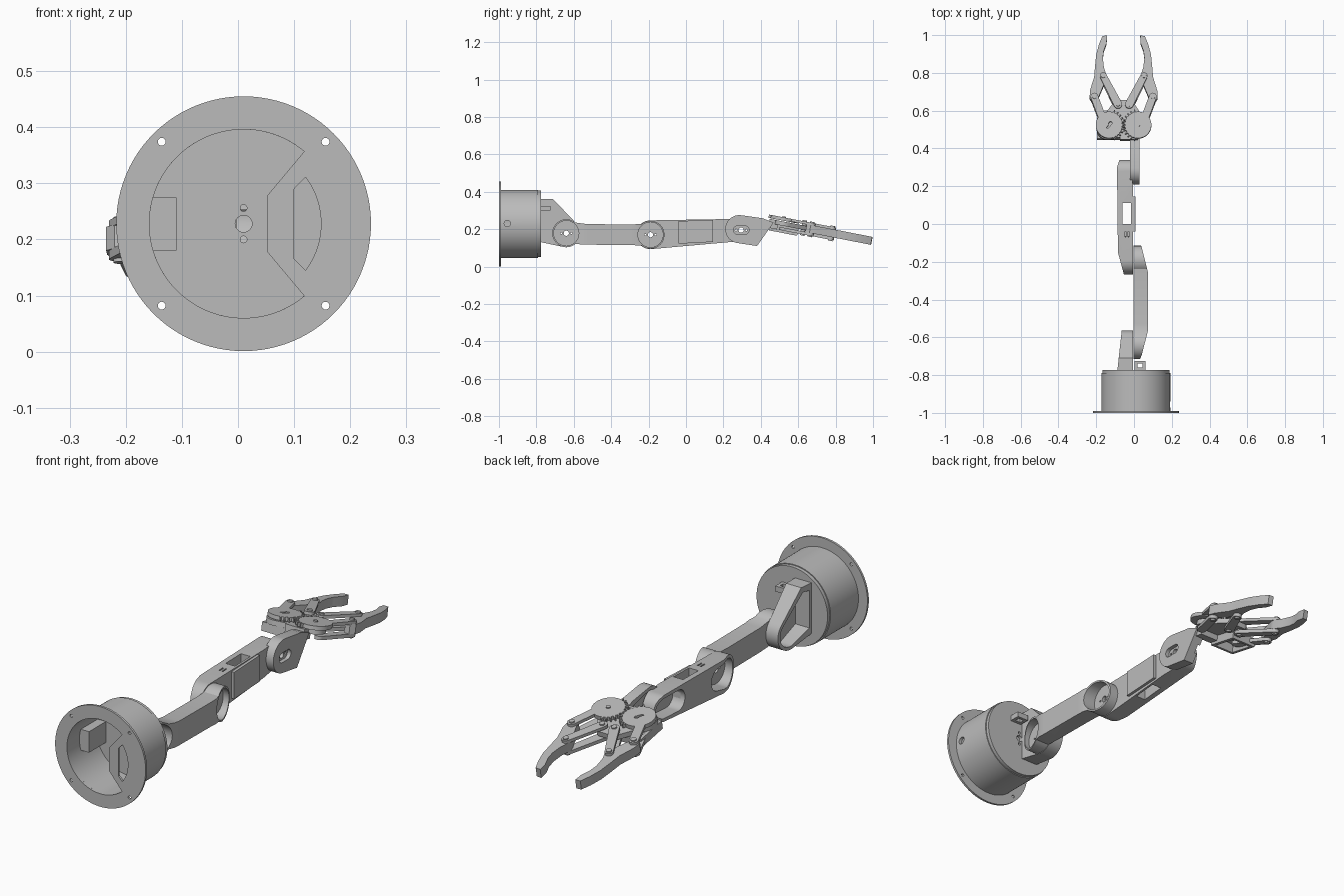
import bpy, bmesh
from math import sin, cos, radians, pi
from mathutils import Matrix, Vector
from mathutils.geometry import convex_hull_2d

if "Cube" in bpy.data.objects:
    bpy.data.objects.remove(bpy.data.objects["Cube"])

GREY = (0.5, 0.5, 0.5, 1)
mat = bpy.data.materials.new("plain grey")
mat.use_nodes = True
mat.diffuse_color = GREY
mat.node_tree.nodes["Principled BSDF"].inputs["Base Color"].default_value = GREY

# How a 2D outline plus a depth maps to 3D for each extrusion axis
PLACE = {"X": lambda u, v, t: (t, u, v),
         "Y": lambda u, v, t: (u, t, v),
         "Z": lambda u, v, t: (u, v, t)}


def arc(u, v, r, a=0, b=360, n=40):
    steps = n if b - a == 360 else n + 1
    return [(u + r * cos(radians(a + (b - a) * i / n)),
             v + r * sin(radians(a + (b - a) * i / n))) for i in range(steps)]


def rect(u1, u2, v1, v2):
    return [(u1, v1), (u2, v1), (u2, v2), (u1, v2)]


def hull(*shapes):
    """Convex outline round circles (u, v, r) and points (u, v)."""
    pts = []
    for s in shapes:
        pts += arc(*s) if len(s) == 3 else [s]
    return [pts[i] for i in convex_hull_2d([Vector(p) for p in pts])]


def prism(name, pts, axis, a, b):
    bm = bmesh.new()
    low = [bm.verts.new(PLACE[axis](u, v, a)) for u, v in pts]
    high = [bm.verts.new(PLACE[axis](u, v, b)) for u, v in pts]
    bm.faces.new(low)
    bm.faces.new(high)
    for i in range(len(pts)):
        j = (i + 1) % len(pts)
        bm.faces.new((low[i], low[j], high[j], high[i]))
    bmesh.ops.recalc_face_normals(bm, faces=bm.faces)
    me = bpy.data.meshes.new(name)
    bm.to_mesh(me)
    bm.free()
    me.materials.append(mat)
    ob = bpy.data.objects.new(name, me)
    bpy.context.collection.objects.link(ob)
    return ob


def carve(ob, pts, axis, a, b, op="DIFFERENCE"):
    """Boolean an outline with an object and drop the cutter."""
    cutter = prism("cutter", pts, axis, a, b)
    cutter.hide_render = True
    mod = ob.modifiers.new("carve", "BOOLEAN")
    mod.operation, mod.solver, mod.object = op, "EXACT", cutter
    graph = bpy.context.evaluated_depsgraph_get()
    mesh = bpy.data.meshes.new_from_object(ob.evaluated_get(graph))
    ob.modifiers.clear()
    ob.data = mesh
    bpy.data.objects.remove(cutter)


# Base: mounting flange, drum and lid
CX, CZ = 0.01, 0.228
flange = prism("base_flange", arc(CX, CZ, 0.227, n=96), "Y", -1, -0.99)
carve(flange, arc(CX, CZ, 0.168, 50, 310, 72) + [(0.052, 0.178), (0.052, 0.278)], "Y", -1.1, -0.9)
carve(flange, arc(CX, CZ, 0.138, -37, 37, 24) + [(0.1, 0.29), (0.1, 0.165)], "Y", -1.1, -0.9)
for sx in (-1, 1):
    for sz in (-1, 1):
        carve(flange, arc(CX + sx * 0.146, CZ + sz * 0.146, 0.007, n=16), "Y", -1.1, -0.9)

drum = prism("base_drum", arc(CX, CZ, 0.182, n=96), "Y", -0.99, -0.79)
carve(drum, arc(CX, CZ, 0.168, n=96), "Y", -1.1, -0.7)
carve(drum, arc(-0.955, 0.23, 0.017, n=24), "X", 0.1, 0.3)

lid = prism("base_lid", arc(CX, CZ, 0.178, n=96), "Y", -0.79, -0.774)
for dz, r in ((0, 0.015), (0.028, 0.006), (-0.028, 0.006)):
    carve(lid, arc(CX, CZ + dz, r, n=24), "Y", -0.9, -0.7)
prism("connector_box", rect(-0.16, -0.11, 0.18, 0.275), "Y", -0.91, -0.79)
clip = prism("cable_clip", rect(0.003, 0.06, -0.774, -0.725), "Z", 0.3, 0.325)
carve(clip, rect(0.018, 0.045, -0.76, -0.738), "Z", 0.2, 0.4)


def axle_hole(ob, y, z):
    """Horn slot: a centre bore with a screw hole on each side."""
    carve(ob, arc(y, z, 0.014, n=20), "X", -0.3, 0.3)
    for s in (-1, 1):
        carve(ob, arc(y + s * 0.027, z, 0.005, n=12), "X", -0.3, 0.3)


SHOULDER, ELBOW, WRIST = (-0.64, 0.178), (-0.19, 0.17), (0.295, 0.195)

# Shoulder bracket: hollow loop rising from the lid
bracket = prism("shoulder_bracket",
                hull((-0.774, 0.36), (-0.71, 0.36), (*SHOULDER, 0.075), (-0.774, 0.13)),
                "X", -0.088, -0.005)
carve(bracket, hull((-0.76, 0.33), (-0.72, 0.335), (*SHOULDER, 0.06), (-0.76, 0.16)),
      "X", -0.2, -0.016)
axle_hole(bracket, *SHOULDER)
for v in bracket.data.vertices:
    if v.co.x < -0.05:
        v.co.x += (v.co.y + 0.774) * 0.11

# Upper arm: waisted body with a dished joint at each end
upper = prism("upper_arm",
              arc(*SHOULDER, 0.075, 50, 310) + [(-0.53, 0.117), (-0.3, 0.115)]
              + arc(*ELBOW, 0.075, 230, 490) + [(-0.3, 0.225), (-0.53, 0.227)],
              "X", -0.003, 0.075)
carve(upper, [(-0.01, -0.75), (0.03, -0.72), (0.042, -0.69), (0.075, -0.56),
              (0.075, -0.26), (0.04, -0.12), (0.03, -0.1), (-0.01, -0.1)],
      "Z", 0, 0.4, "INTERSECT")
for joint in (SHOULDER, ELBOW):
    carve(upper, arc(*joint, 0.067), "X", 0.012, 0.2)
    axle_hole(upper, *joint)

# Forearm: two open joint pockets and a servo window between them
fore = prism("forearm", hull((*ELBOW, 0.077), (0.28, 0.195, 0.06)), "X", -0.09, -0.005)
carve(fore, [(-0.05, -0.28), (-0.005, -0.28), (-0.005, 0.2), (-0.02, 0.345),
             (-0.075, 0.345), (-0.09, 0.3), (-0.085, -0.15)], "Z", 0, 0.4, "INTERSECT")
carve(fore, hull((*ELBOW, 0.063), (-0.11, 0.175, 0.05)), "X", -0.2, -0.018)
carve(fore, hull((0.285, 0.195, 0.045), (0.18, 0.19, 0.047)), "X", -0.2, -0.028)
carve(fore, rect(-0.062, -0.015, 0, 0.11), "Z", 0, 0.4)
for x in (-0.045, -0.03):
    carve(fore, rect(x - 0.003, x + 0.003, -0.07, -0.04), "Z", 0.2, 0.4)
axle_hole(fore, *ELBOW)
axle_hole(fore, *WRIST)
cover = prism("servo_cover", [(-0.04, 0.122), (0.145, 0.132), (0.145, 0.25), (-0.04, 0.243)],
              "X", -0.006, 0.008)
prism("servo_bar", rect(-0.066, -0.011, 0.115, 0.135), "Z", 0.15, 0.235)

# Wrist: angled plate with a shallow dish round the axle
wrist = prism("wrist", hull((0.285, 0.2, 0.075), (0.41, 0.258), (0.468, 0.235), (0.38, 0.11)),
              "X", -0.02, 0.03)
carve(wrist, hull((0.275, 0.195, 0.022), (0.315, 0.195, 0.022)), "X", 0.012, 0.1)
carve(wrist, hull((0.29, 0.2, 0.06), (0.38, 0.19, 0.05)), "X", -0.1, -0.008)
axle_hole(wrist, *WRIST)

# Gripper, modelled flat and then tilted down
MID = -0.055
hand = []


def hand_part(name, pts, a, b):
    ob = prism(name, pts, "Z", a, b)
    hand.append(ob)
    return ob


hand_part("gripper_plate", hull((-0.14, 0.51, 0.058), (-0.085, 0.635, 0.026),
                                (-0.025, 0.635, 0.026), (0.02, 0.53, 0.045)), -0.045, -0.022)
frame = hand_part("servo_frame", rect(-0.195, -0.07, 0.46, 0.61), -0.083, -0.044)
carve(frame, rect(-0.18, -0.085, 0.475, 0.595), "Z", -0.2, 0.1)
hand_part("wrist_mount", rect(-0.075, 0.02, 0.452, 0.5), -0.07, -0.022)

TEETH = 26
FINGER = [(0.088, 1), (0.112, 0.998), (0.13, 0.955), (0.145, 0.9), (0.152, 0.83),
          (0.156, 0.78), (0.178, 0.71), (0.18, 0.67), (0.165, 0.648), (0.14, 0.65),
          (0.13, 0.68), (0.092, 0.77), (0.09, 0.79), (0.104, 0.83), (0.11, 0.88),
          (0.105, 0.92), (0.09, 0.96)]
for side, label in ((-1, "right"), (1, "left")):
    def flip(pts):
        return [(MID + side * u, v) for u, v in pts]

    # Gear with teeth only on the meshing side
    rim = []
    for i in range(TEETH):
        mid_angle = 2 * pi * (i + (0.5 if side > 0 else 0)) / TEETH
        toothed = cos(mid_angle) < -0.15
        for k, r in ((-0.5, 0.07), (-0.22, 0.07), (-0.12, 0.083), (0.12, 0.083), (0.22, 0.07)):
            t = mid_angle + k * 2 * pi / TEETH
            radius = r if toothed else 0.07
            rim.append((0.077 + radius * cos(t), 0.525 + radius * sin(t)))
    gear = hand_part(label + "_gear", flip(rim), -0.018, 0)
    if side < 0:
        carve(gear, hull((MID - 0.085, 0.515, 0.008), (MID - 0.069, 0.535, 0.008)), "Z", -0.1, 0.1)
    else:
        hand_part("gear_screw", flip(arc(0.077, 0.525, 0.01, n=16)), -0.01, 0.005)

    # Finger and its paired links, above and below
    hand_part(label + "_finger", flip(FINGER), -0.055, -0.012)
    for level, low, high in (("upper", -0.014, 0), ("lower", -0.07, -0.054)):
        hand_part(f"{label}_{level}_link",
                  flip(hull((0.03, 0.635, 0.022), (0.108, 0.785, 0.018))), low, high)
        hand_part(f"{label}_{level}_lever",
                  flip(hull((0.1, 0.53, 0.02), (0.155, 0.675, 0.02))), low, high)
    for spot in ((0.03, 0.635), (0.108, 0.785), (0.155, 0.675)):
        hand_part(label + "_pivot_pin", flip(arc(*spot, 0.012, n=20)), -0.076, 0.006)

tilt = (Matrix.Translation((0, 0.45, 0.277)) @ Matrix.Rotation(radians(-11), 4, "X")
        @ Matrix.Diagonal((1, 1.0187, 1, 1)) @ Matrix.Translation((0, -0.45, 0)))
for ob in hand:
    ob.data.transform(tilt)

# Smooth round walls, keep edges crisp
for ob in bpy.context.collection.objects:
    if ob.type == "MESH" and mat.name in ob.data.materials:
        ob.data.shade_smooth()
        ob.data.set_sharp_from_angle(angle=radians(30))
